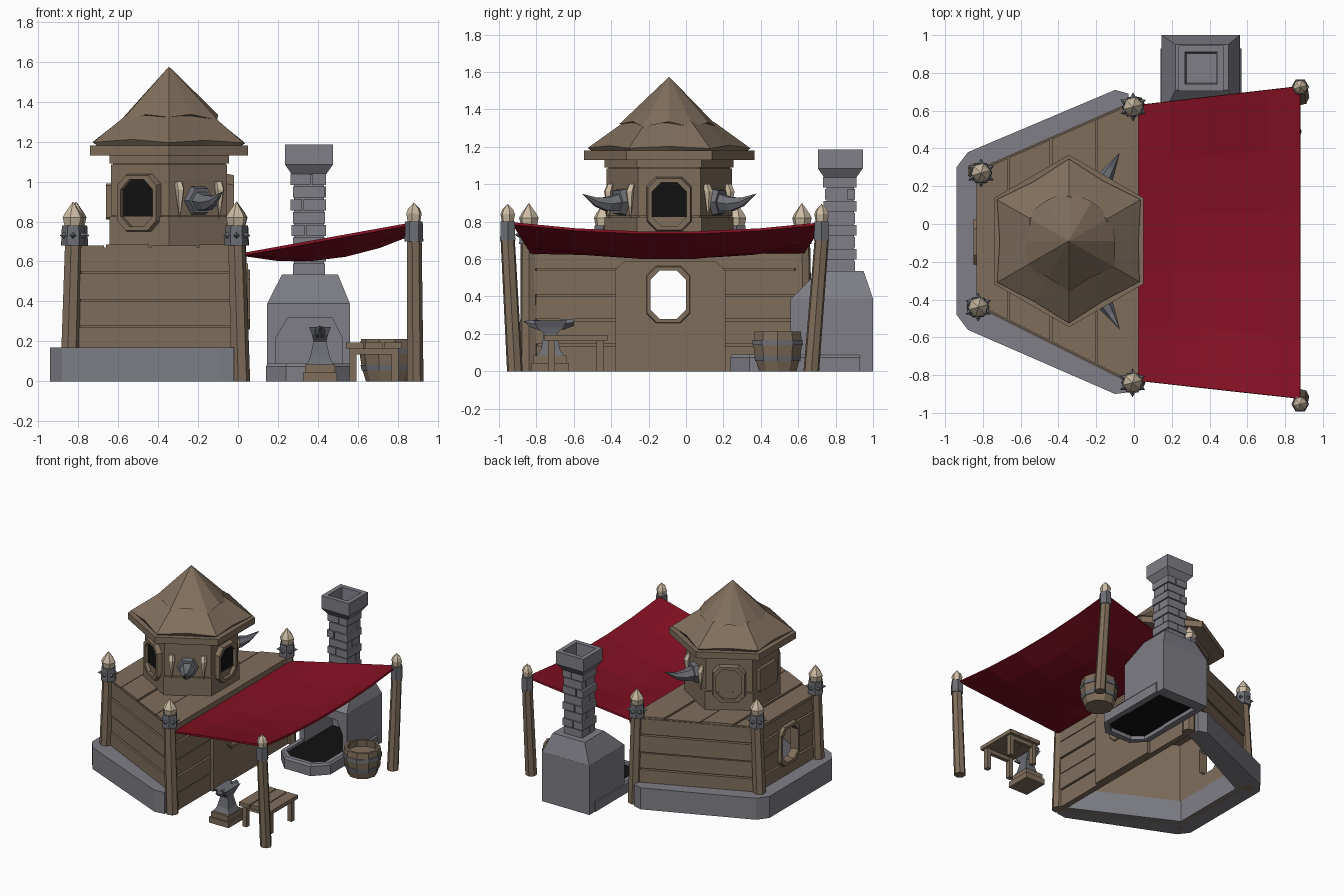
import bpy, bmesh, math, random
from mathutils import Vector as V

if "Cube" in bpy.data.objects:
    bpy.data.objects.remove(bpy.data.objects["Cube"])
random.seed(4)

def material(name, c):
    m = bpy.data.materials.new(name)
    m.diffuse_color = (*c, 1)
    m.use_nodes = True
    m.node_tree.nodes["Principled BSDF"].inputs["Base Color"].default_value = m.diffuse_color
    return m

WOOD = material("brown wood", (.215, .158, .108))
STONE = material("grey stone", (.21, .21, .24))
IRON = material("dark iron", (.15, .155, .175))
RED = material("red cloth", (.23, .005, .017))
BONE = material("pale bone", (.60, .50, .37))
BLACK = material("black", (.006, .006, .006))

def loft(name, rings, mat, cap=True, closed=False):
    """Skin a list of equal-length point rings."""
    bm = bmesh.new()
    rs = [[bm.verts.new(p) for p in r] for r in rings]
    n = len(rs[0])
    for a, b in list(zip(rs, rs[1:])) + ([(rs[-1], rs[0])] if closed else []):
        for i in range(n):
            j = (i + 1) % n
            bm.faces.new((a[i], a[j], b[j], b[i]))
    if cap and not closed:
        bm.faces.new(rs[0])
        bm.faces.new(rs[-1])
    bmesh.ops.remove_doubles(bm, verts=bm.verts, dist=.0005)
    bmesh.ops.recalc_face_normals(bm, faces=bm.faces)
    me = bpy.data.meshes.new(name)
    bm.to_mesh(me)
    bm.free()
    me.materials.append(mat)
    o = bpy.data.objects.new(name, me)
    bpy.context.collection.objects.link(o)
    return o

def ngon(c, r, n, rot=0):
    return [V(c) + V((r * math.cos(math.radians(rot) + 2 * math.pi * i / n),
                      r * math.sin(math.radians(rot) + 2 * math.pi * i / n), 0)) for i in range(n)]

def prism(name, pts, z0, z1, mat):
    return loft(name, [[V((x, y, z)) for x, y in pts] for z in (z0, z1)], mat)

def rect(x0, x1, y0, y1, z):
    return [V((x0, y0, z)), V((x1, y0, z)), V((x1, y1, z)), V((x0, y1, z))]

def box(name, x0, x1, y0, y1, z0, z1, mat):
    return loft(name, [rect(x0, x1, y0, y1, z0), rect(x0, x1, y0, y1, z1)], mat)

def slab(name, p, q, z0, z1, o0, o1, mat=WOOD):
    """Upright slab along p-q between two outward offsets."""
    p, q = V((*p, 0)), V((*q, 0))
    d = (q - p).normalized()
    n = V((d.y, -d.x, 0))
    return loft(name, [[p + n * o0 + V((0, 0, z)), q + n * o0 + V((0, 0, z)),
                        q + n * o1 + V((0, 0, z)), p + n * o1 + V((0, 0, z))] for z in (z0, z1)], mat)

def tube(name, path, n, mat):
    """Tapered curved spike through (point, radius) pairs."""
    d = (V(path[-1][0]) - V(path[0][0])).normalized()
    q = d.to_track_quat('Z', 'Y')
    return loft(name, [[V(p) + q @ v for v in ngon((0, 0, 0), r, n)] for p, r in path], mat)

def octagon(c, ang, w, h, off, ch=.05):
    a = math.radians(ang)
    n, t = V((math.cos(a), math.sin(a), 0)), V((-math.sin(a), math.cos(a), 0))
    k = [(-w, -h + ch), (-w + ch, -h), (w - ch, -h), (w, -h + ch),
         (w, h - ch), (w - ch, h), (-w + ch, h), (-w, h - ch)]
    return [V(c) + n * off + t * u + V((0, 0, v)) for u, v in k]

def frame(name, c, ang, w, h, b, d0, d1):
    return loft(name, [octagon(c, ang, w, h, d0), octagon(c, ang, w - .012, h - .012, d1),
                       octagon(c, ang, w - b, h - b, d1), octagon(c, ang, w - b, h - b, d0)], WOOD, closed=True)

# stone footing around three sides
prism("stone_footing", [(-.02, .60), (-.03, .69), (-.1, .71), (-.88, .38), (-.94, .30), (-.94, -.48), (-.88, -.56),
      (-.1, -.9), (-.02, -.89), (-.02, -.78), (-.78, -.40), (-.78, .22)], 0, .17, STONE)

# hollow plank walls
C = [(0, .62), (-.80, .27), (-.80, -.42), (0, -.82)]
cuttable = []
rows = [(.0, .135), (.145, .27), (.28, .40), (.41, .54), (.55, .67)]
for i in range(4):
    p, q = C[i], C[(i + 1) % 4]
    parts = [slab(f"wall_{i}", p, q, 0, .67, -.02, .005)]
    for j, (a, b) in enumerate(rows):
        parts.append(slab(f"wall_plank_{i}_{j}", p, q, a, b, .004, .024 + .006 * (j % 2)))
    if i % 2:
        cuttable += parts

# doorway panel, then the two see-through openings
door = [(-.38, 0), (.21, 0), (.21, .54), (.16, .59), (-.33, .59), (-.38, .54)]
cuttable.append(loft("door_panel", [[V((x, y, z)) for y, z in door] for x in (.02, .05)], WOOD))
HOLE = (0, -.095, .41)
cutter = loft("opening_cutter", [octagon(HOLE, 0, .095, .13, -1.0, .04), octagon(HOLE, 0, .095, .13, .2, .04)], BLACK)
for o in cuttable:
    m = o.modifiers.new("opening", 'BOOLEAN')
    m.operation, m.solver, m.object = 'DIFFERENCE', 'EXACT', cutter
    bpy.context.view_layer.objects.active = o
    bpy.ops.object.modifier_apply(modifier=m.name)
bpy.data.objects.remove(cutter)
frame("door_window_frame", HOLE, 0, .125, .16, .03, .03, .06)
frame("left_window_frame", (-.80, -.095, .41), 180, .13, .165, .035, 0, .05)

# deck planks on top of the walls
def deck_y(x):
    return .64 + x * .4375, -.84 - x * .5
xs = [-.84, -.665, -.44, -.2, .03]
for i, (a, b) in enumerate(zip(xs, xs[1:])):
    a, b = a + .005, b - .005
    prism(f"deck_plank_{i}", [(a, deck_y(a)[1]), (b, deck_y(b)[1]), (b, deck_y(b)[0]), (a, deck_y(a)[0])],
          .655, .68 + .006 * (i % 2), WOOD)
prism("deck_underlay", C, .64, .67, WOOD)

# posts with iron caps and bone tips
def post(name, b, t, z, r, cap, tip, spikes):
    t3 = V((*t, z))
    loft(name, [ngon((*b, 0), r + .004, 7), ngon(t3, r, 7)], WOOD)
    loft(name + "_cap", [ngon(t3, cap, 6), ngon(t3 + V((0, 0, .1)), cap * .93, 6)], IRON)
    loft(name + "_tip", [ngon(t3 + V((0, 0, h)), s, 6, 15) for h, s in
                         ((.095, tip * .8), (.14, tip), (.165, tip * .75), (.22 if spikes else .195, .0001))], BONE)
    for k in range(6 if spikes else 0):
        a = math.radians(30 + 60 * k)
        d = V((math.cos(a), math.sin(a), 0))
        m = t3 + V((0, 0, .05))
        tube(f"{name}_stud_{k}", [(m + d * cap * .8, .018), (m + d * (cap + .017), .0001)], 4, IRON)

for i, (b, t) in enumerate([((-.845, .28), (-.81, .27)), ((-.845, -.45), (-.825, -.44)),
                            ((.01, .63), (-.005, .62)), ((.012, -.84), (-.008, -.84))]):
    post(f"corner_post_{i}", b, t, .68, .045, .06, .054, True)
for i, (b, t) in enumerate([((.885, .67), (.88, .725)), ((.885, -.915), (.88, -.953))]):
    post(f"awning_post_{i}", b, t, .70, .039, .047, .04, False)

# sagging awning
N = 5
def cloth(u, v):
    y0, y1 = -.83 - .095 * u, .63 + .10 * u
    s = 4 * v * (1 - v)
    return V((.02 + .86 * u, y0 + (y1 - y0) * v, .635 + .155 * u - s * (.05 * u + .30 * u * (1 - u))))
bm = bmesh.new()
g = [[bm.verts.new(cloth(i / N, j / N)) for j in range(N + 1)] for i in range(N + 1)]
for i in range(N):
    for j in range(N):
        bm.faces.new((g[i][j], g[i + 1][j], g[i + 1][j + 1], g[i][j + 1]))
me = bpy.data.meshes.new("awning")
bm.to_mesh(me)
bm.free()
me.materials.append(RED)
awning = bpy.data.objects.new("awning", me)
bpy.context.collection.objects.link(awning)
sol = awning.modifiers.new("thickness", 'SOLIDIFY')
sol.thickness, sol.offset = .014, 0

# hexagonal tower
TX, TY = -.345, -.09
T = lambda z: (TX, TY, z)
for k, (z0, z1, r) in enumerate([(.67, .825, .345), (.83, 1.085, .335), (1.09, 1.14, .345)]):
    loft(f"tower_band_{k}", [ngon(T(z0), r, 6, 30), ngon(T(z1), r, 6, 30)], WOOD)
loft("tower_core", [ngon(T(.67), .325, 6, 30), ngon(T(1.14), .325, 6, 30)], WOOD)
loft("eave_board", [ngon(T(1.13), .456, 6, 30), ngon(T(1.18), .456, 6, 30)], WOOD)

def ragged(z, r, dip, pull, j):
    out = []
    for k in range(12):
        a = math.radians(30 + 30 * k)
        rr = r * (pull if k % 2 else 1) + random.uniform(-j, j)
        out.append(V((TX + rr * math.cos(a), TY + rr * math.sin(a), z + (dip if k % 2 else 0) + random.uniform(-j, j))))
    return out
loft("lower_roof", [ragged(1.175, .41, 0, .86, 0), ragged(1.195, .435, .012, .84, .005),
                    ragged(1.335, .24, 0, .87, .005)], WOOD)
loft("upper_roof", [ragged(1.32, .22, 0, .87, 0), ragged(1.31, .272, .025, .86, .012),
                    ngon(T(1.575), .0001, 12)], WOOD)

# tower windows: two dark, one shuttered, plus a plain board
for ang, mat in ((0, BLACK), (240, BLACK), (120, WOOD)):
    c = T(.893)
    frame(f"tower_window_frame_{ang}", c, ang, .125, .15, .033, .27, .325)
    loft(f"tower_window_{ang}", [octagon(c, ang, .1, .125, .29), octagon(c, ang, .1, .125, .298)], mat)
loft("tower_back_board", [octagon(T(.9), 180, .11, .09, d, .01) for d in (.28, .315)], WOOD)

# iron horns and bone fangs on two tower faces
for ang, side in ((300, -1), (60, 1)):
    a = math.radians(ang)
    n, t = V((math.cos(a), math.sin(a), 0)), V((-math.sin(a), math.cos(a), 0))
    P = lambda d, z, s=0: V(T(z)) + n * d + t * s
    tube(f"horn_plate_{ang}", [(P(.27, .905), .085), (P(.325, .905), .07)], 6, IRON)
    tube(f"horn_{ang}", [(P(.31, .905), .058), (P(.38, .895), .044), (P(.45, .905), .026), (P(.54, .95), .0001)], 6, IRON)
    for s in (-.115, .115):
        tube(f"fang_{ang}_{s}", [(P(.295, 1.0, s), .02), (P(.31, .96, s), .024), (P(.305, .81, s), .0001)], 5, BONE)

# forge: arched body, back, hood, hearth
arch = [(.145, 0), (.145, .39), (.56, .39), (.56, 0), (.52, 0), (.52, .22), (.47, .32), (.25, .32), (.19, .22), (.19, 0)]
loft("forge_body", [[V((x, y, z)) for x, z in arch] for y in (.56, .92)], STONE)
box("forge_back", .145, .56, .91, 1.0, 0, .39, STONE)
loft("forge_hood", [rect(.145, .56, .56, 1.0, .388), rect(.22, .50, .71, .95, .535)], STONE)
tray = lambda e, z: [V((x, y, z)) for x, y in [(.14 + e, .93), (.14 + e, .34), (.24 + e / 2, .235 + e),
                                               (.47 - e / 2, .235 + e), (.57 - e, .34), (.57 - e, .93)]]
loft("hearth_rim", [tray(0, 0), tray(0, .075), tray(.012, .09), tray(.045, .09), tray(.045, 0)], STONE, closed=True)
loft("coals", [tray(.04, .03), tray(.04, .07)], BLACK)

# brick chimney with open cap
CX, CY = .355, .825
sq = lambda h, z: rect(CX - h, CX + h, CY - h, CY + h, z)
loft("chimney_core", [sq(.074, .5), sq(.074, 1.06)], STONE)
for k in range(8):
    z = .535 + k * .064
    h = .079 + .007 * (k % 2)
    m = random.uniform(-.035, .035)
    e = [random.uniform(0, .007) for _ in range(2)]
    if k % 2:
        box(f"brick_{k}_a", CX - h - e[0], CX + m - .004, CY - h, CY + h, z, z + .056, STONE)
        box(f"brick_{k}_b", CX + m + .004, CX + h, CY - h - e[1], CY + h, z, z + .056, STONE)
    else:
        box(f"brick_{k}_a", CX - h, CX + h, CY - h - e[0], CY + m - .004, z, z + .056, STONE)
        box(f"brick_{k}_b", CX - h, CX + h + e[1], CY + m + .004, CY + h, z, z + .056, STONE)
loft("chimney_cap", [sq(.085, 1.035), sq(.12, 1.085), sq(.12, 1.185), sq(.085, 1.185), sq(.078, 1.065)], STONE)

# barrel
B = lambda z: (.745, .49, z)
loft("barrel", [ngon(B(z), r, 10) for z, r in
                ((0, .105), (.07, .126), (.14, .137), (.213, .130), (.213, .112), (.16, .118))], WOOD)
for k, (z, r0, r1) in enumerate([(.055, .127, .132), (.14, .142, .140)]):
    loft(f"barrel_hoop_{k}", [ngon(B(z), r0, 10), ngon(B(z + .028), r1, 10),
                              ngon(B(z + .028), r1 - .012, 10), ngon(B(z), r0 - .012, 10)], IRON, closed=True)

# work table
for k in range(3):
    box(f"table_plank_{k}", .54 + k * .095, .628 + k * .095, -.76 + .01 * (k % 2), -.42, .165, .195, WOOD)
for y in (-.72, -.46):
    box("table_brace", .56, .80, y - .015, y + .015, .135, .166, WOOD)
    for x in (.575, .785):
        box("table_leg", x - .018, x + .018, y - .018, y + .018, 0, .166, WOOD)

# anvil on a wooden block
AX, AY = .41, -.725
box("anvil_block", AX - .085, AX + .085, AY - .1, AY + .1, 0, .045, WOOD)
box("anvil_block_top", AX - .075, AX + .075, AY - .09, AY + .09, .045, .085, WOOD)
loft("anvil_body", [rect(AX - w, AX + w, AY - d, AY + d, z) for z, w, d in
                    ((.085, .068, .07), (.12, .05, .05), (.20, .032, .035), (.235, .04, .07), (.272, .055, .09))], IRON)
tube("anvil_horn", [((AX, AY - .05, .245), .032), ((AX, AY - .1, .255), .024), ((AX, AY - .145, .268), .0001)], 6, IRON)
tube("anvil_heel", [((AX, AY + .06, .25), .03), ((AX, AY + .125, .262), .018)], 4, IRON)
